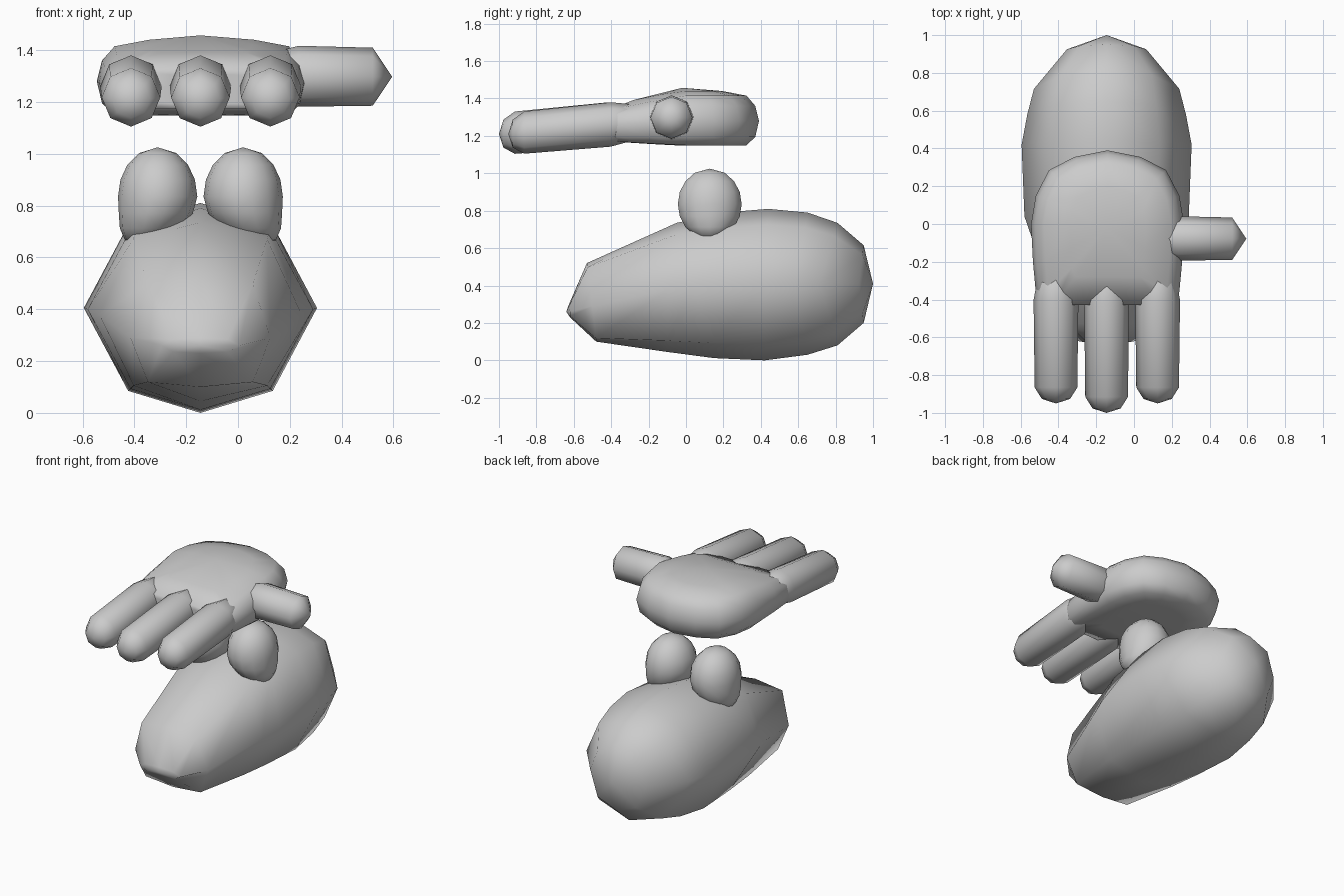
import bpy, bmesh, math

if "Cube" in bpy.data.objects:
    bpy.data.objects.remove(bpy.data.objects["Cube"])

gray = bpy.data.materials.new("plain gray")
gray.diffuse_color = (0.6, 0.6, 0.6, 1)
gray.use_nodes = True
gray.node_tree.nodes["Principled BSDF"].inputs["Base Color"].default_value = gray.diffuse_color


def loft(name, rings):
    """Skin a list of rings; a ring with one point closes to a tip."""
    bm = bmesh.new()
    vs = [[bm.verts.new(p) for p in r] for r in rings]
    for a, b in zip(vs, vs[1:]):
        n = max(len(a), len(b))
        for i in range(n):
            j = (i + 1) % n
            if len(a) == 1:
                bm.faces.new((a[0], b[i], b[j]))
            elif len(b) == 1:
                bm.faces.new((a[i], a[j], b[0]))
            else:
                bm.faces.new((a[i], a[j], b[j], b[i]))
    bmesh.ops.recalc_face_normals(bm, faces=bm.faces)
    me = bpy.data.meshes.new(name)
    bm.to_mesh(me)
    bm.free()
    me.materials.append(gray)
    for p in me.polygons:
        p.use_smooth = True
    ob = bpy.data.objects.new(name, me)
    bpy.context.collection.objects.link(ob)
    return ob


CX = -0.145  # centre line of body, eyes and palm


# Body: eight-sided rings, tail to nose
def body_ring(yt, zt, yb, zb, ys, zs, hx, dx=0.62, dz=0.79):
    pts = []
    for sx, sz in ((0, 1), (dx, dz), (1, 0), (dx, -dz),
                   (0, -1), (-dx, -dz), (-1, 0), (-dx, dz)):
        ye, ze = (yt, zt) if sz > 0 else (yb, zb)
        w = abs(sz)
        pts.append((CX + sx * hx, ys + (ye - ys) * w, zs + (ze - zs) * w))
    return pts


loft("body", [
    [(CX, 1.0, 0.41)],
    body_ring(0.95, 0.615, 0.95, 0.20, 0.925, 0.41, 0.21, 0.68, 0.75),
    body_ring(0.81, 0.735, 0.81, 0.08, 0.715, 0.41, 0.385),
    body_ring(0.65, 0.79, 0.65, 0.03, 0.58, 0.41, 0.42),
    body_ring(0.44, 0.81, 0.42, 0.0, 0.42, 0.405, 0.45),
    body_ring(0.20, 0.79, 0.15, 0.012, 0.04, 0.40, 0.435),
    body_ring(-0.05, 0.735, -0.10, 0.045, -0.09, 0.38, 0.39, 0.66, 0.82),
    body_ring(-0.53, 0.52, -0.48, 0.10, -0.50, 0.29, 0.27, 0.75, 0.9),
    body_ring(-0.63, 0.29, -0.62, 0.23, -0.62, 0.26, 0.15, 0.7, 0.8),
    [(CX, -0.64, 0.26)],
])

# Eyes: tall balls whose undersides lean outward
for side, name in ((-1, "eye_left"), (1, "eye_right")):
    def eye_point(lat, lon):
        x = 0.153 * math.cos(lat) * math.cos(lon)
        y = 0.175 * math.cos(lat) * math.sin(lon)
        z = 0.19 * math.sin(lat)
        if z < 0:
            x = min(0.15, x + 0.07 * math.sin(lat) ** 2)
        return (CX + side * (0.165 + x), 0.127 + y, 0.835 + z)
    lats = [math.radians(d) for d in (-90, -62, -40, -20, 0, 20, 40, 62, 90)]
    loft(name, [[eye_point(a, 0)] if abs(a) > 1.5 else
                [eye_point(a, math.tau * i / 14) for i in range(14)] for a in lats])

# Palm: half outline mirrored, stacked in rounded layers
half = [(0.0, 0.39), (0.175, 0.355), (0.31, 0.285), (0.38, 0.15), (0.405, 0.0),
        (0.395, -0.2), (0.38, -0.36), (0.34, -0.43), (0.13, -0.43), (0.0, -0.43)]
outline = half + [(-x, y) for x, y in reversed(half[1:-1])]


def palm_layer(s, z, slope):
    pts = []
    for x, y in outline:
        yy = y * s if y > 0 else y * (0.3 + 0.7 * s) if s < 0.8 else y
        pts.append((CX + 0.005 + x * s, yy, z - slope * max(0, -0.04 - yy)))
    return pts


loft("palm", [
    [(CX, -0.02, 1.148)],
    palm_layer(0.5, 1.148, -0.06),
    palm_layer(0.83, 1.15, -0.06),
    palm_layer(0.95, 1.195, 0.0),
    palm_layer(1.0, 1.28, 0.05),
    palm_layer(0.95, 1.36, 0.14),
    palm_layer(0.83, 1.415, 0.21),
    palm_layer(0.5, 1.44, 0.2),
    [(CX, -0.02, 1.457)],
])


# Fingers and thumb: octagonal tubes with a tapered root and rounded tip
def tube(name, start, end, r, tip, blunt):
    along_x = abs(end[0] - start[0]) > abs(end[1] - start[1])
    length = math.dist(start, end)

    def ring(t, rad):
        c = [a + (b - a) * t for a, b in zip(start, end)]
        pts = []
        for i in range(8):
            u = rad * math.cos(math.tau * i / 8)
            v = rad * math.sin(math.tau * i / 8)
            pts.append((c[0], c[1] + u, c[2] + v) if along_x
                       else (c[0] + u, c[1], c[2] + v))
        return pts
    rings = [[start], ring(0.02, r * 0.75), ring(0.27, r * 1.05),
             ring(1 - tip / length, r)]
    if blunt:
        rings.append(ring(1 - tip * 0.28 / length, r * 0.66))
    loft(name, rings + [[end]])


for x, tip_y, name in ((-0.413, -0.95, "finger_left"),
                       (CX, -1.0, "finger_middle"),
                       (0.125, -0.95, "finger_right")):
    tube(name, (x, -0.2, 1.28), (x, tip_y, 1.21), 0.113, 0.085, True)

tube("thumb", (0.1, -0.076, 1.30), (0.595, -0.078, 1.297), 0.112, 0.075, False)
